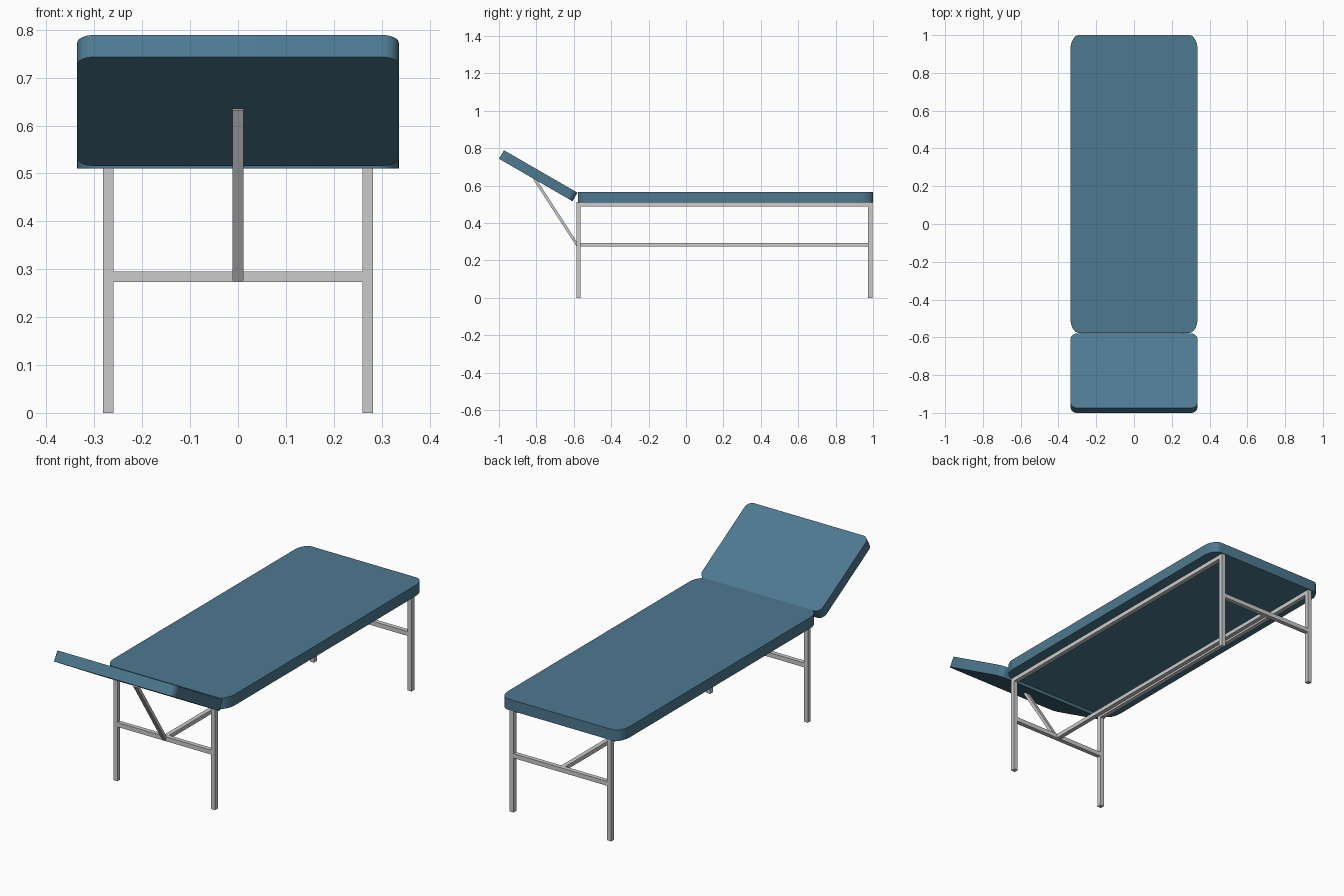
import bpy, bmesh, math
from mathutils import Vector

if "Cube" in bpy.data.objects:
    bpy.data.objects.remove(bpy.data.objects["Cube"])

blue = bpy.data.materials.new("blue_vinyl")
blue.diffuse_color = (0.075, 0.19, 0.28, 1)
blue.use_nodes = True
blue.node_tree.nodes["Principled BSDF"].inputs["Base Color"].default_value = blue.diffuse_color
T = 0.022            # tube thickness
X = 0.271            # leg centre offset
Y0, Y1 = -0.574, 0.985
ZR = 0.284           # lower rail height


def finish(name, bm):
    bmesh.ops.recalc_face_normals(bm, faces=bm.faces)
    me = bpy.data.meshes.new(name)
    bm.to_mesh(me)
    bm.free()
    ob = bpy.data.objects.new(name, me)
    bpy.context.collection.objects.link(ob)
    return ob


def bar(name, a, b, w=T, h=T):
    """Square tube between two points."""
    a, b = Vector(a), Vector(b)
    bm = bmesh.new()
    bmesh.ops.create_cube(bm, size=1)
    d = b - a
    bmesh.ops.scale(bm, vec=(w, h, d.length), verts=bm.verts)
    ob = finish(name, bm)
    ob.location = (a + b) / 2
    if abs(d.x) > abs(d.y):
        ob.rotation_euler = (0, math.pi / 2, 0)
    else:
        ob.rotation_euler = (-math.atan2(d.y, d.z), 0, 0)
    return ob


def cushion(name, w, l, t, rx, ry, loc, tilt=0):
    """Flat pad with rounded plan corners."""
    bm = bmesh.new()
    n = 8
    vs = []
    for q, (sx, sy) in enumerate([(1, 1), (-1, 1), (-1, -1), (1, -1)]):
        for i in range(n + 1):
            a = (q + i / n) * math.pi / 2
            vs.append(bm.verts.new((sx * (w / 2 - rx) + rx * math.cos(a),
                                    sy * (l / 2 - ry) + ry * math.sin(a), -t / 2)))
    f = bm.faces.new(vs)
    r = bmesh.ops.extrude_face_region(bm, geom=[f])
    top = [v for v in r["geom"] if isinstance(v, bmesh.types.BMVert)]
    bmesh.ops.translate(bm, vec=(0, 0, t), verts=top)
    ob = finish(name, bm)
    ob.location = loc
    ob.rotation_euler = (tilt, 0, 0)
    ob.data.materials.append(blue)
    bpy.ops.object.select_all(action='DESELECT')
    ob.select_set(True)
    bpy.context.view_layer.objects.active = ob
    bpy.ops.object.shade_smooth_by_angle(angle=math.radians(30))
    return ob


# padded parts
cushion("mattress", 0.672, 1.577, 0.055, 0.045, 0.075, (0, 0.2115, 0.5375))
cushion("headrest", 0.672, 0.454, 0.053, 0.032, 0.034,
        (0, -0.79, 0.6525), math.radians(-30))

# legs and upper side rails
for side, s in (("left", -1), ("right", 1)):
    for end, y in (("front", Y0), ("back", Y1)):
        bar(f"{end}_{side}_leg", (s * X, y, 0), (s * X, y, 0.511))
    bar(f"{side}_top_rail", (s * X, Y0 + T / 2, 0.5), (s * X, Y1 - T / 2, 0.5))

# lower crossbars, centre stretcher and headrest strut
for end, y in (("front", Y0), ("back", Y1)):
    bar(f"{end}_crossbar", (-X + T / 2, y, ZR), (X - T / 2, y, ZR))
bar("centre_stretcher", (0, Y0 + T / 2, ZR), (0, Y1 - T / 2, ZR), T, 0.02)
bar("headrest_strut", (0, -0.578, 0.277), (0, -0.81, 0.636), T, 0.015)
